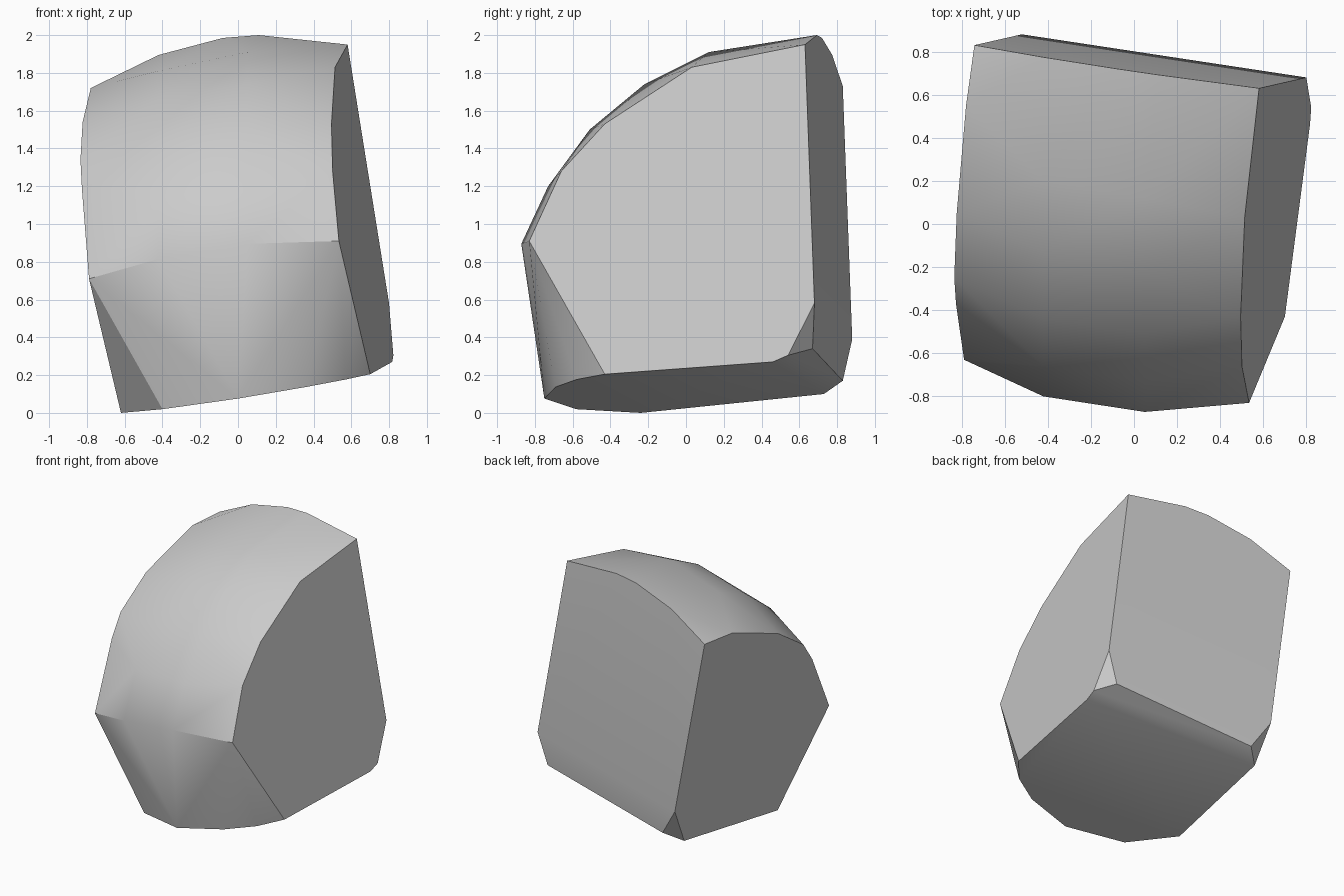
import bpy
import bmesh
import math

default_cube = bpy.data.objects.get("Cube")
if default_cube:
    bpy.data.objects.remove(default_cube, do_unlink=True)


def plane(offset, slope_a, slope_b):
    """Return a function giving the third coordinate of a tilted plane."""
    return lambda a, b: offset + slope_a * a + slope_b * b


# The five tilted cuts that shape the block
right_cut = plane(0.793, 0.142, -0.155)    # x from y, z
left_cut = plane(-0.585, 0.144, -0.159)    # x from y, z
back_cut = plane(0.834, -0.141, -0.063)    # y from x, z
bottom_cut = plane(0.114, 0.162, 0.051)    # z from x, y

# Flat side outlines, traced as (y, z)
right_outline = [(0.63, 1.95), (0.03, 1.83), (-0.43, 1.53), (-0.66, 1.28),
                 (-0.83, 0.91), (-0.43, 0.205), (0.46, 0.27), (0.54, 0.305),
                 (0.68, 0.58)]
left_outline = [(0.83, 1.73), (0.55, 1.72), (0.05, 1.54), (-0.25, 1.34),
                (-0.37, 1.18), (-0.63, 0.71), (-0.24, 0.0), (0.73, 0.1),
                (0.88, 0.39)]

# Top edge of the back, as (x, z), and front edge of the bottom, as (x, y)
back_rim = [(-0.42, 1.895), (-0.08, 1.985), (0.11, 2.0)]
bottom_rim = [(-0.4, -0.58), (0.0, -0.75), (0.36, -0.69), (0.57, -0.58)]

# Domed front: two profiles as (y, z), each at its own x
dome_profiles = {
    0.05: [(-0.872, 0.895), (-0.73, 1.2), (-0.51, 1.5), (-0.22, 1.74),
           (0.12, 1.91)],
    -0.42: [(-0.8, 0.815), (-0.66, 1.16), (-0.44, 1.44), (-0.13, 1.67),
            (0.2, 1.81)],
}

# Softened lower back edge
back_bevel = [(0.72, 0.67, 0.34), (-0.38, 0.83, 0.17)]

points = [(right_cut(y, z), y, z) for y, z in right_outline]
points += [(left_cut(y, z), y, z) for y, z in left_outline]
points += [(x, back_cut(x, z), z) for x, z in back_rim]
points += [(x, y, bottom_cut(x, y)) for x, y in bottom_rim]
points += [(x, y, z) for x, profile in dome_profiles.items() for y, z in profile]
points += back_bevel

# Wrap the outlines into one closed block
bm = bmesh.new()
for point in points:
    bm.verts.new(point)
hull = bmesh.ops.convex_hull(bm, input=bm.verts)
loose = [v for v in bm.verts if not v.link_faces]
bmesh.ops.delete(bm, geom=loose, context="VERTS")

# Merge the triangles of each flat side
bmesh.ops.dissolve_limit(bm, angle_limit=math.radians(2.5),
                         verts=bm.verts, edges=bm.edges)
bmesh.ops.recalc_face_normals(bm, faces=bm.faces)

mesh = bpy.data.meshes.new("stone_block")
bm.to_mesh(mesh)
bm.free()
block = bpy.data.objects.new("stone_block", mesh)
bpy.context.scene.collection.objects.link(block)

# Plain grey stone
grey = bpy.data.materials.new("stone_grey")
grey.use_nodes = True
colour = (0.6, 0.6, 0.6, 1.0)
grey.diffuse_color = colour
grey.node_tree.nodes["Principled BSDF"].inputs["Base Color"].default_value = colour
mesh.materials.append(grey)

# Smooth dome with crisp cut edges
bpy.ops.object.select_all(action="DESELECT")
block.select_set(True)
bpy.context.view_layer.objects.active = block
bpy.ops.object.shade_smooth_by_angle(angle=math.radians(32))
